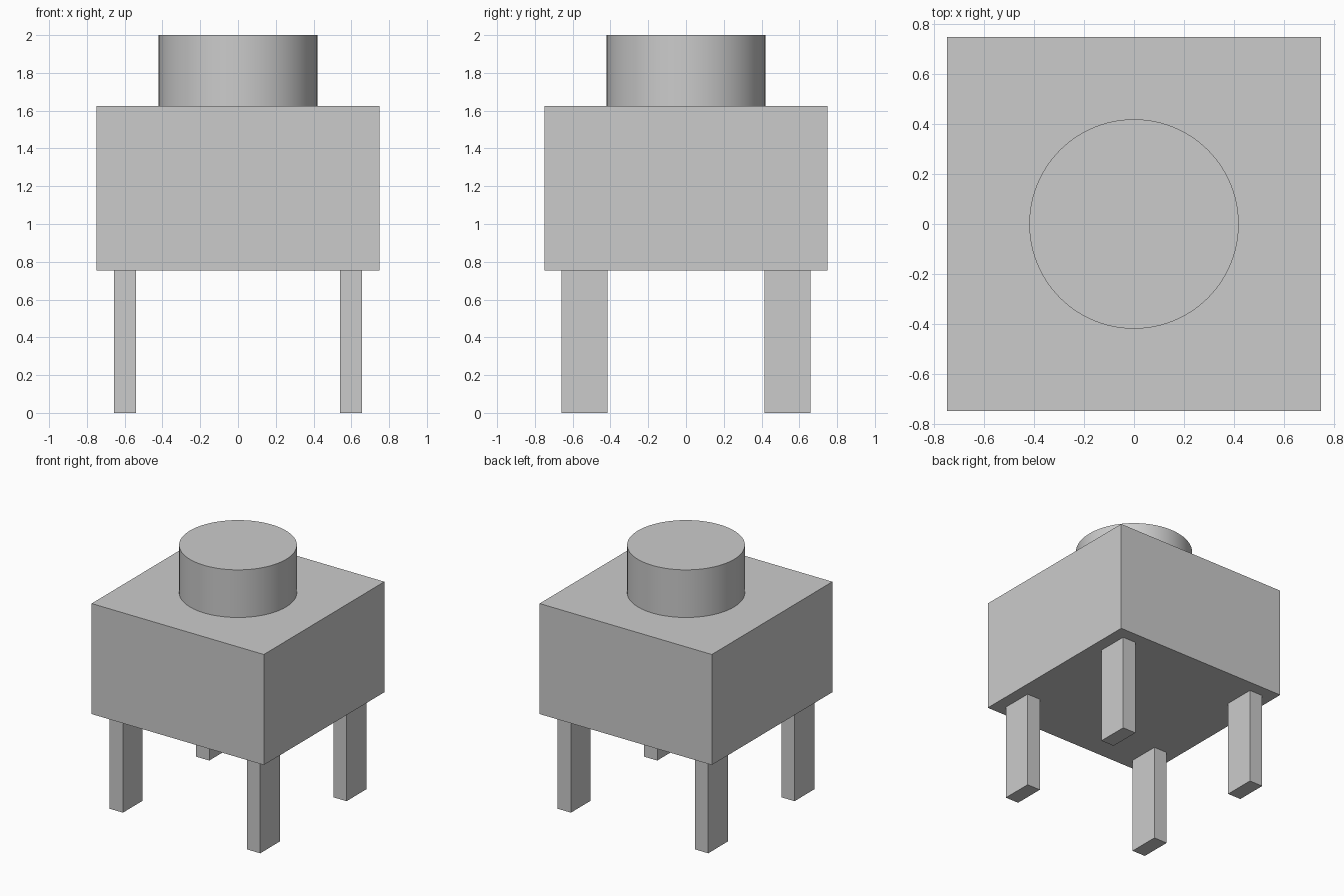
import bpy
import math

cube = bpy.data.objects.get("Cube")
if cube:
    bpy.data.objects.remove(cube, do_unlink=True)

# Single plain grey
grey = bpy.data.materials.new("plain_grey")
grey.use_nodes = True
colour = (0.6, 0.6, 0.6, 1)
grey.diffuse_color = colour
grey.node_tree.nodes["Principled BSDF"].inputs["Base Color"].default_value = colour

LEG_TOP, BODY_TOP, BUTTON_TOP = 0.755, 1.625, 2.0


def box(name, centre, size):
    bpy.ops.mesh.primitive_cube_add(size=1, location=centre)
    obj = bpy.context.object
    obj.name = name
    obj.scale = size
    bpy.ops.object.transform_apply(location=False, rotation=False, scale=True)
    obj.data.materials.append(grey)
    return obj


# Square housing
box("body", (0, 0, (LEG_TOP + BODY_TOP) / 2), (1.5, 1.5, BODY_TOP - LEG_TOP))

# Round push button
bpy.ops.mesh.primitive_cylinder_add(
    vertices=96, radius=0.42, depth=BUTTON_TOP - BODY_TOP,
    location=(0, 0, (BODY_TOP + BUTTON_TOP) / 2))
button = bpy.context.object
button.name = "button"
button.data.materials.append(grey)
bpy.ops.object.shade_smooth_by_angle(angle=math.radians(30))

# Four flat legs
for x_side, x_name in ((1, "left"), (-1, "right")):
    for y_side, y_name in ((-1, "front"), (1, "back")):
        box(f"{y_name}_{x_name}_leg",
            (x_side * 0.598, y_side * 0.537, LEG_TOP / 2),
            (0.115, 0.245, LEG_TOP))
